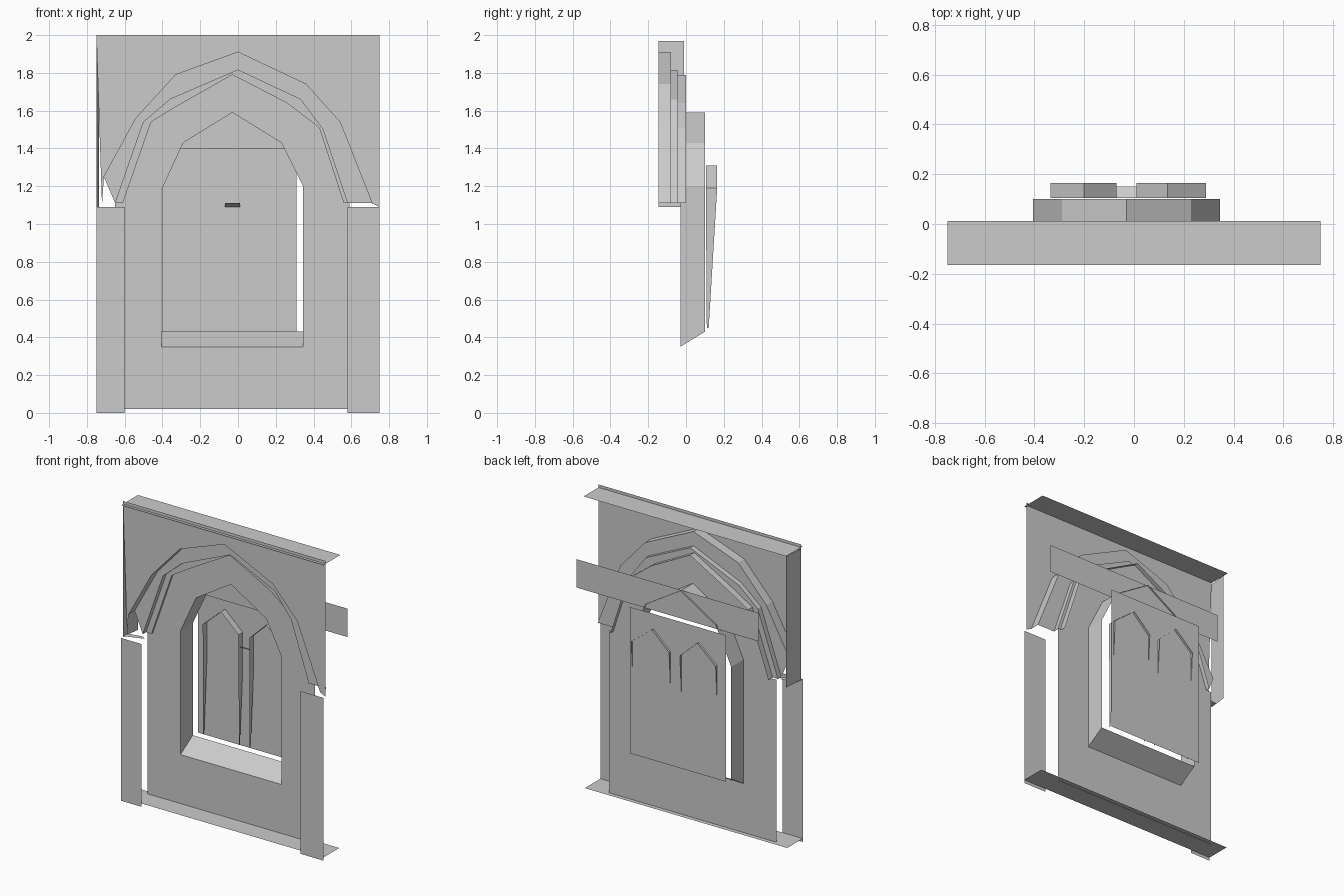
import bpy, bmesh

if "Cube" in bpy.data.objects:
    bpy.data.objects.remove(bpy.data.objects["Cube"])


def finish(name, bm):
    me = bpy.data.meshes.new(name)
    bm.to_mesh(me)
    bm.free()
    ob = bpy.data.objects.new(name, me)
    bpy.context.collection.objects.link(ob)
    return ob


def sheet(name, y, *loops):
    """Flat upright sheet at depth y; further loops are openings."""
    bm = bmesh.new()
    edges = []
    for loop in loops:
        vs = [bm.verts.new((x, y, z)) for x, z in loop]
        edges += [bm.edges.new((a, b)) for a, b in zip(vs, vs[1:] + vs[:1])]
    bmesh.ops.triangle_fill(bm, edges=edges, use_beauty=True, normal=(0, -1, 0))
    for f in bm.faces:
        if f.normal.y > 0:
            f.normal_flip()
    return finish(name, bm)


def loft(name, rows):
    """Strip of quads between two rows of 3D points."""
    bm = bmesh.new()
    a, b = [[bm.verts.new(p) for p in row] for row in rows]
    for i in range(len(a) - 1):
        bm.faces.new((a[i], a[i + 1], b[i + 1], b[i]))
    return finish(name, bm)


def at(path, y):
    return [(x, y, z) for x, z in path]


def box_loop(x0, x1, z0, z1):
    return [(x0, z0), (x1, z0), (x1, z1), (x0, z1)]


# Arch outlines, left to right (x, z)
outer = [(-.71, 1.25), (-.54, 1.56), (-.33, 1.79), (0, 1.91),
         (.36, 1.74), (.54, 1.54), (.71, 1.11)]
middle = [(-.65, 1.11), (-.50, 1.54), (-.36, 1.66), (0, 1.815),
          (.33, 1.66), (.45, 1.50), (.58, 1.11)]
inner = [(-.61, 1.11), (-.46, 1.54), (-.33, 1.62), (-.03, 1.79),
         (.26, 1.64), (.43, 1.51), (.56, 1.11)]
window = [(-.405, .35), (-.405, 1.18), (-.29, 1.43), (-.03, 1.59),
          (.23, 1.43), (.345, 1.20), (.345, .35)]

# Front face above the arch
sheet("spandrel", -.145,
      [(-.75, 2.0), (.75, 2.0), (.75, 1.09)] + outer[::-1] + [(-.72, 1.1)])

# Stepped arch mouldings: soffits and faces
loft("outer_arch_soffit", [at(outer, -.145), at(outer, -.08)])
loft("outer_arch_face", [at(outer, -.08), at(middle, -.08)])
loft("middle_arch_soffit", [at(middle, -.08), at(middle, -.045)])
loft("middle_arch_face", [at(middle, -.045), at(inner, -.045)])
loft("inner_arch_soffit", [at(inner, -.045), at(inner, 0)])

# Recessed wall with the window opening
sheet("recessed_wall", -.03,
      [(-.65, .02), (.59, .02), (.59, 1.11)] + inner[::-1] + [(-.65, 1.11)],
      window)

# Window reveal and sloping sill
back = [(x, .43 if z < .4 else z) for x, z in window]
loft("window_reveal", [at(window, -.03), at(back, .10)])
loft("window_sill", [at([window[0], window[-1]], -.03), at([back[0], back[-1]], .10)])

# Window panel and the panel closing the arch top
sheet("window_panel", .15, box_loop(-.40, .31, .43, 1.41))
sheet("arch_back_panel", .09, box_loop(-.60, .75, 1.40, 1.59))

# Twin lancets: pointed heads and jambs tapering downward
for side, x0, xm, x1 in (("left", -.335, -.20, -.07), ("right", .01, .135, .29)):
    head = [(x0, 1.19), (xm, 1.31), (x1, 1.19)]
    loft(side + "_lancet_head", [at(head, .105), at(head, .165)])
    for n, x in enumerate((x0, x1)):
        bm = bmesh.new()
        bm.faces.new([bm.verts.new(p) for p in
                      ((x, .105, 1.19), (x, .165, 1.19), (x, .12, .45), (x, .11, .45))])
        finish(f"{side}_lancet_jamb_{n}", bm)
loft("mullion_cap", [[(-.07, .105, 1.11), (.01, .105, 1.11)],
                     [(-.07, .15, 1.09), (.01, .15, 1.09)]])

# Front pilasters and the ledges over them
for side, x0, x1 in (("left", -.75, -.60), ("right", .58, .75)):
    sheet(side + "_pilaster", -.165, box_loop(x0, x1, 0, 1.09))
loft("left_ledge", [[(-.75, -.145, 1.095), (-.62, -.10, 1.095)],
                    [(-.75, -.10, 1.095), (-.65, -.08, 1.095)]])

# Left return wall, top and floor strips
loft("left_side", [[(-.75, -.145, 1.09), (-.75, -.145, 1.97)],
                   [(-.735, -.01, 1.09), (-.735, -.01, 1.97)]])
for name, z, y1 in (("top_strip", 1.98, .012), ("floor_strip", .022, 0)):
    loft(name, [[(-.75, -.165, z), (.75, -.165, z)], [(-.75, y1, z), (.75, y1, z)]])
